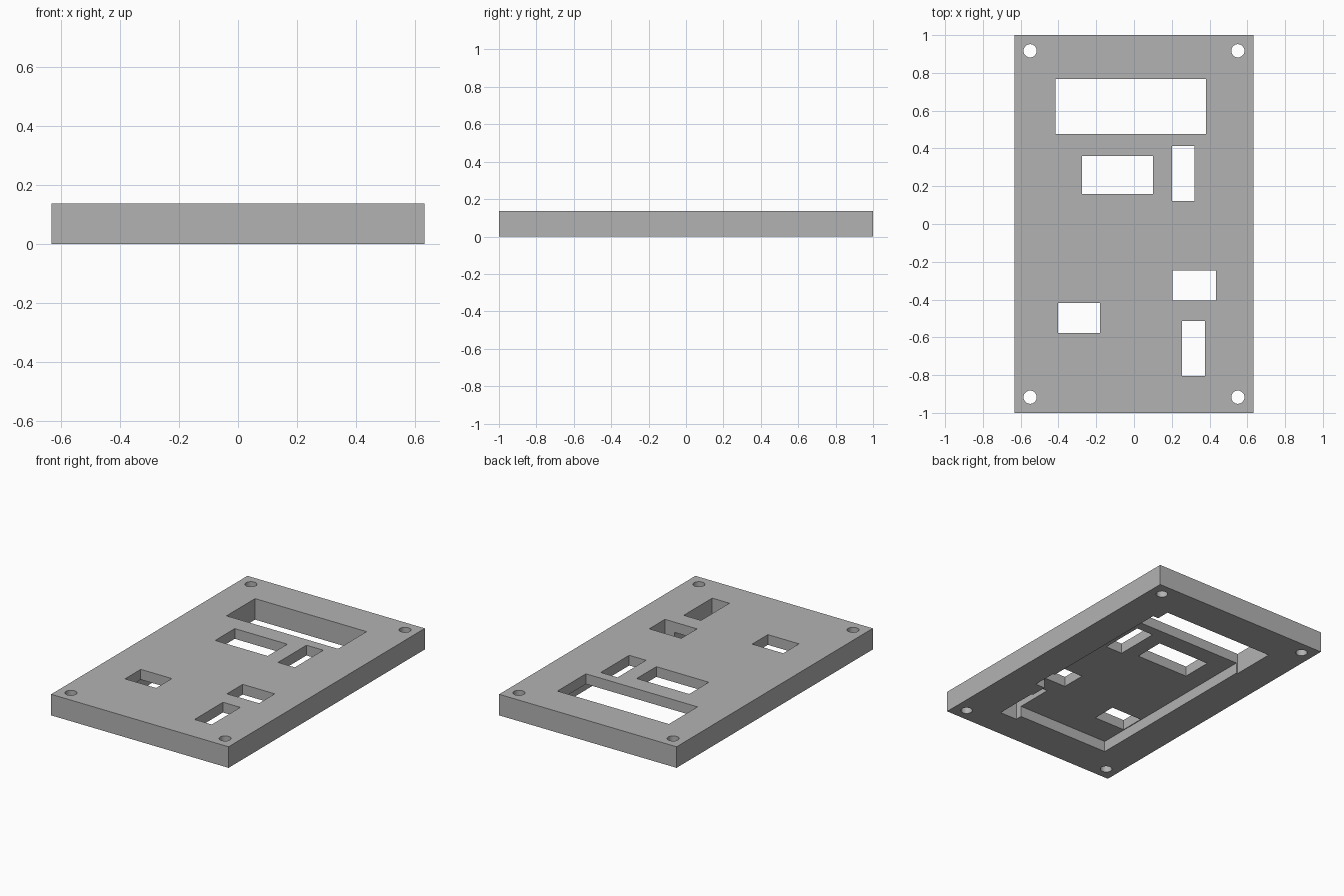
import bpy
import bmesh
import math

if "Cube" in bpy.data.objects:
    bpy.data.objects.remove(bpy.data.objects["Cube"], do_unlink=True)

HALF_W, HALF_L, HEIGHT = 0.633, 1.0, 0.136
POCKET_DEPTH = 0.07

grey = bpy.data.materials.new("plain_grey")
grey.use_nodes = True
colour = (0.45, 0.45, 0.45, 1)
grey.diffuse_color = colour
grey.node_tree.nodes["Principled BSDF"].inputs["Base Color"].default_value = colour


def add_prism(bm, outline, z0, z1):
    """Extrude a counter-clockwise outline from z0 to z1."""
    base = bm.faces.new([bm.verts.new((x, y, z0)) for x, y in outline])
    top = bmesh.ops.extrude_face_region(bm, geom=[base])["geom"]
    verts = [v for v in top if isinstance(v, bmesh.types.BMVert)]
    bmesh.ops.translate(bm, verts=verts, vec=(0, 0, z1 - z0))


def rect(x0, x1, y0, y1):
    return [(x0, y0), (x1, y0), (x1, y1), (x0, y1)]


def circle(cx, cy, r, n=32):
    return [(cx + r * math.cos(math.tau * i / n), cy + r * math.sin(math.tau * i / n))
            for i in range(n)]


def make_solid(name, outlines, z0, z1):
    bm = bmesh.new()
    for outline in outlines:
        add_prism(bm, outline, z0, z1)
    bmesh.ops.recalc_face_normals(bm, faces=bm.faces)
    mesh = bpy.data.meshes.new(name)
    bm.to_mesh(mesh)
    bm.free()
    mesh.materials.append(grey)
    obj = bpy.data.objects.new(name, mesh)
    bpy.context.collection.objects.link(obj)
    return obj


# Cover plate
plate = make_solid("cover_plate", [rect(-HALF_W, HALF_W, -HALF_L, HALF_L)], 0, HEIGHT)

# Openings and corner screw holes that pass right through
openings = [
    rect(-0.416, 0.38, 0.477, 0.768),   # display window
    rect(-0.275, 0.10, 0.16, 0.36),     # middle window
    rect(0.20, 0.32, 0.122, 0.412),     # upper slot
    rect(0.205, 0.434, -0.405, -0.245), # right window
    rect(-0.402, -0.18, -0.577, -0.417),  # left window
    rect(0.253, 0.376, -0.804, -0.514), # lower slot
]
openings += [circle(sx * 0.55, sy * 0.917, 0.035) for sx in (-1, 1) for sy in (-1, 1)]
opening_cutter = make_solid("opening_cutter", openings, -0.1, HEIGHT + 0.1)

# Stepped recess in the underside
recess = [(-0.407, -0.76), (0.365, -0.76), (0.365, -0.40),
          (0.42, -0.40), (0.42, 0.68), (-0.407, 0.68)]
recess_cutter = make_solid("recess_cutter", [recess], -0.1, POCKET_DEPTH)

# Cut the plate, then drop the cutters
cutters = (recess_cutter, opening_cutter)
for cutter in cutters:
    mod = plate.modifiers.new(cutter.name, "BOOLEAN")
    mod.operation = "DIFFERENCE"
    mod.solver = "EXACT"
    mod.object = cutter
    cutter.hide_render = True

graph = bpy.context.evaluated_depsgraph_get()
cut_mesh = bpy.data.meshes.new_from_object(plate.evaluated_get(graph))
plate.modifiers.clear()
plate.data = cut_mesh
for cutter in cutters:
    bpy.data.objects.remove(cutter, do_unlink=True)
